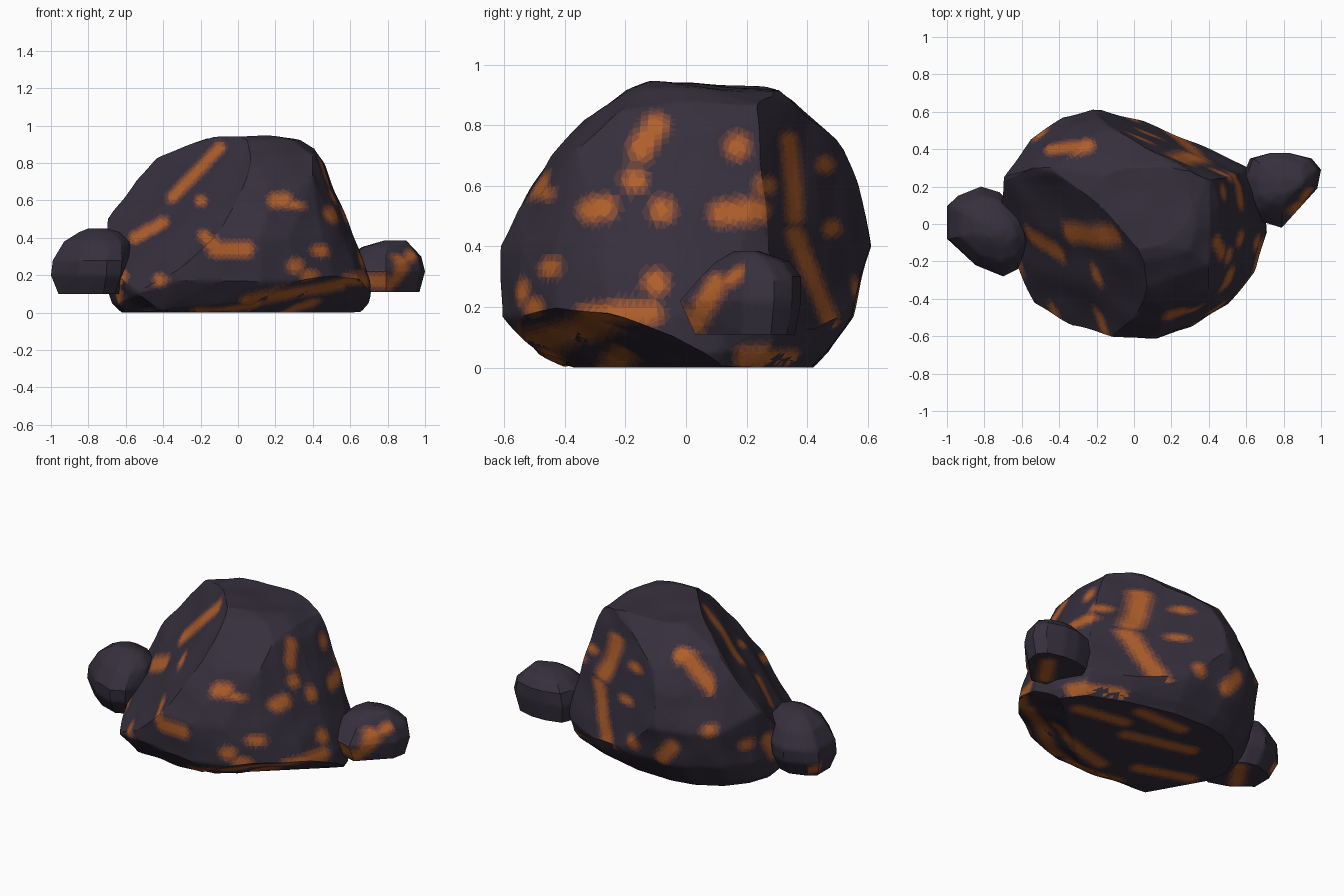
import bpy, bmesh
from mathutils import Vector, noise

if "Cube" in bpy.data.objects:
    bpy.data.objects.remove(bpy.data.objects["Cube"])


def material(name, rgb):
    m = bpy.data.materials.new(name)
    m.diffuse_color = (*rgb, 1)
    m.use_nodes = True
    m.node_tree.nodes["Principled BSDF"].inputs["Base Color"].default_value = m.diffuse_color
    return m


# Dark stone fading to ember in six steps
STONE, EMBER = Vector((0.036, 0.029, 0.046)), Vector((0.43, 0.115, 0.024))
MATS = [material(f"stone_to_ember_{i}", STONE.lerp(EMBER, (i / 5) ** 1.4)) for i in range(6)]


def hull(coords):
    bm = bmesh.new()
    for c in coords:
        bm.verts.new(c)
    bmesh.ops.convex_hull(bm, input=bm.verts[:])
    junk = [v for v in bm.verts if not v.link_faces]
    bmesh.ops.delete(bm, geom=junk, context='VERTS')
    bmesh.ops.recalc_face_normals(bm, faces=bm.faces[:])
    return bm


def seg_dist(p, s):
    a, b = Vector(s[:2]), Vector(s[-2:])
    d = b - a
    t = max(0, min(1, (p - a).dot(d) / d.length_squared)) if d.length > 0 else 0
    return (p - a - d * t).length


def rock(name, centre, outline, levels, extra=(), cuts=(), spots=(), rough=0.0, cell=0.035):
    # Stack scaled copies of the outline; each level gives z, x range, y range
    cx, cy = centre
    base = [min(p[0] for p in outline), max(p[0] for p in outline),
            min(p[1] for p in outline), max(p[1] for p in outline)]

    def fit(v, c, lo, hi, blo, bhi):
        return c + (v - c) * ((hi - c) / (bhi - c) if v > c else (lo - c) / (blo - c))
    coords = [(fit(x, cx, x0, x1, base[0], base[1]), fit(y, cy, y0, y1, base[2], base[3]), z)
              for z, x0, x1, y0, y1 in levels for x, y in outline]
    bm = hull(coords + list(extra))
    # Slice off the broad flat facets
    for co, no in cuts:
        bmesh.ops.bisect_plane(bm, geom=bm.verts[:] + bm.edges[:] + bm.faces[:],
                               plane_co=co, plane_no=no, clear_outer=True)
        pts = [v.co.copy() for v in bm.verts]
        bm.free()
        bm = hull(pts)
    bmesh.ops.remove_doubles(bm, verts=bm.verts[:], dist=0.012)
    # Refine evenly so the ember patches can follow the surface
    for _ in range(7):
        bmesh.ops.triangulate(bm, faces=bm.faces[:])
        longest = [e for e in bm.edges if e.calc_length() > cell]
        if not longest:
            break
        bmesh.ops.subdivide_edges(bm, edges=longest, cuts=1)
    bmesh.ops.triangulate(bm, faces=bm.faces[:])
    bm.normal_update()
    if rough:
        zmin = levels[0][0]
        moves = [(v, v.normal * noise.noise(v.co * 5) * rough)
                 for v in bm.verts if v.co.z > zmin + 0.01]
        for v, m in moves:
            v.co += m
    bm.normal_update()
    # Paint embers: each spot is a dot or streak projected along one view
    for f in bm.faces:
        c, n = f.calc_center_median(), f.normal
        d = 1.0
        for axis, sign, u, w, segs in spots:
            facing = n[axis] * sign
            if facing > 0.32:
                p = Vector((c[u], c[w]))
                d = min([d] + [seg_dist(p, s) / facing ** 0.5 for s in segs])
        f.material_index = max(0, min(5, int((0.074 - d) / 0.01)))
    me = bpy.data.meshes.new(name)
    bm.to_mesh(me)
    bm.free()
    ob = bpy.data.objects.new(name, me)
    bpy.context.collection.objects.link(ob)
    for m in MATS:
        me.materials.append(m)
    bpy.ops.object.select_all(action='DESELECT')
    bpy.context.view_layer.objects.active = ob
    ob.select_set(True)
    bpy.ops.object.shade_smooth_by_angle(angle=0.6)
    return ob


# Ember patches: (facing axis, sign, plot axes, dots and streaks)
front = (1, -1, 0, 2, [(-.35, .62, -.1, .88), (-.55, .4, -.4, .48), (-.18, .41, -.12, .35),
                       (-.12, .34, .04, .34), (.2, .6, .25, .6), (.31, .25),
                       (-.42, .18), (.05, .06, .55, .15), (-.2, .6),
                       (-.62, .2, -.65, .06)])
right = (0, 1, 1, 2, [(-.15, .72, -.1, .8), (-.17, .62), (-.32, .52, -.27, .53), (-.08, .52),
                      (.12, .51, .25, .52), (.27, .6), (.17, .73), (.34, .75, .36, .5),
                      (.36, .44, .48, .14), (-.45, .33), (-.33, .17, -.12, .18), (-.1, .28),
                      (-.47, .58), (-.5, .2), (.2, .03, .35, .03), (.48, .46), (.46, .67)])
top = (2, 1, 0, 1, [(-.45, .4, -.25, .42)])
back = (1, 1, 0, 2, [(-.3, .3, -.22, .2), (-.5, .42), (-.02, .25)])
left = (0, -1, 1, 2, [(.3, .3), (.12, .2, .17, .3)])
below = (2, -1, 0, 1, [(-.5, -.1, -.2, -.2), (0, -.3, .4, -.2), (-.3, .15, .1, .05),
                       (.2, .15, .5, .1), (-.2, -.4, .1, -.45), (-.1, .3, .2, .3)])

# Large boulder
rock("main_boulder", (0, 0),
     [(.72, -.05), (.7, .15), (.6, .36), (.35, .5), (.05, .6), (-.22, .61), (-.38, .57),
      (-.55, .45), (-.66, .28), (-.71, .1), (-.68, -.1), (-.6, -.28), (-.5, -.42), (-.33, -.55),
      (-.1, -.6), (.13, -.61), (.32, -.55), (.52, -.43), (.66, -.26)],
     [(0, -.62, .68, -.37, .42), (.05, -.67, .71, -.49, .47), (.17, -.71, .71, -.6, .55),
      (.4, -.71, .62, -.61, .61), (.6, -.6, .54, -.51, .57), (.75, -.5, .48, -.4, .5),
      (.82, -.43, .45, -.34, .42), (.88, -.33, .41, -.25, .35),
      (.92, -.2, .33, -.2, .29), (.945, -.1, .15, -.13, .15)],
     # Square shoulders of the plateau, then fuller left, back and front flanks
     extra=[(.41, .28, .87), (.2, .29, .92), (.3, -.14, .92), (-.15, .25, .93),
            (-.1, -.12, .945), (-.43, .3, .82), (.4, -.22, .85), (.2, -.28, .85),
            (-.3, .4, .82), (.46, .1, .8), (.4, -.36, .72), (-.3, -.32, .72),
            (-.69, .25, .5), (-.61, .28, .6), (-.54, .3, .71), (-.15, .52, .72),
            (-.18, .59, .55), (.15, -.45, .7), (.15, -.56, .52),
            (-.53, -.42, .1), (-.42, -.4, .01)],
     cuts=[((.22, .31, .95), (.41, .89, .19)),
           ((0, -.02, 1.02), (-.25, -.2, .235)),
           ((0, -.13, .945), (.03, .07, 1)),
           ((.1, -.37, 0), (.077, -.086, -.182))],
     spots=[front, right, top, back, left, below], rough=0.014)

# Small rock on the left
rock("left_rock", (-.79, -.04),
     [(-1, .1), (-.95, .15), (-.82, .2), (-.72, .17), (-.6, .05), (-.57, -.1), (-.62, -.24),
      (-.7, -.28), (-.85, -.22), (-1, -.08)],
     [(.1, -.96, -.62, -.2, .13), (.2, -1, -.58, -.27, .19), (.28, -.99, -.57, -.28, .2),
      (.38, -.93, -.58, -.2, .15), (.43, -.85, -.63, -.12, .06), (.45, -.8, -.7, -.07, 0)],
     spots=[(0, -1, 1, 2, [(.1, .15)]), (2, -1, 0, 1, [(-.85, -.1, -.75, .05)])])

# Small rock on the right
rock("right_rock", (.8, .2),
     [(1, .29), (.98, .19), (.79, -.02), (.66, .02), (.6, .1), (.58, .25), (.62, .35),
      (.73, .38), (.83, .38), (.95, .35)],
     [(.11, .6, .97, .03, .36), (.22, .58, 1, -.02, .38), (.3, .6, .98, .05, .38),
      (.35, .66, .93, .1, .34), (.385, .78, .9, .16, .24)],
     spots=[(1, -1, 0, 2, [(.7, .17, .78, .17), (.92, .3)]),
            (0, 1, 1, 2, [(.03, .15, .1, .28)]),
            (2, -1, 0, 1, [(.75, .1, .85, .25)])])
